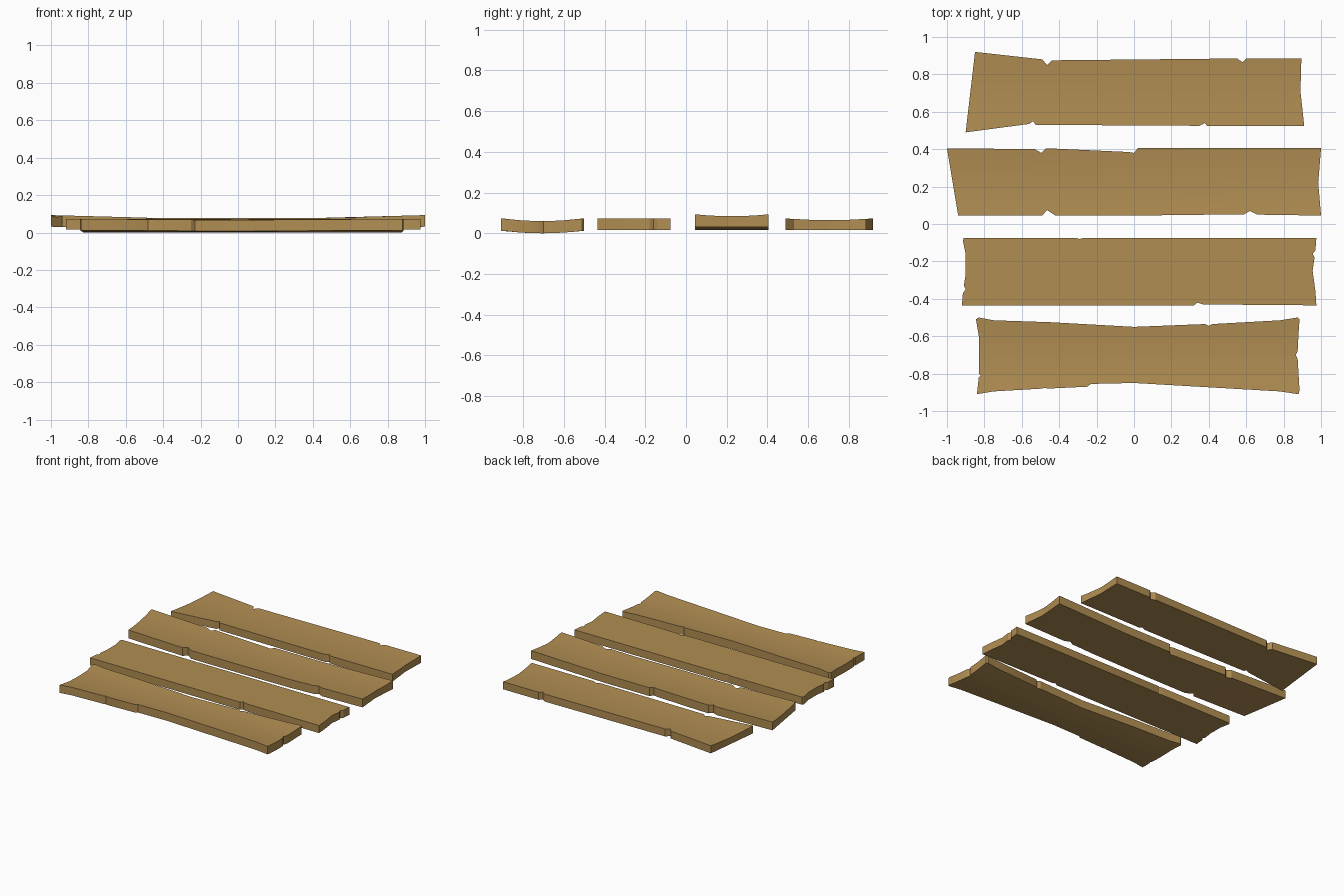
import bpy, bmesh, math

cube = bpy.data.objects.get("Cube")
if cube:
    bpy.data.objects.remove(cube, do_unlink=True)

# One plain wood colour
wood = bpy.data.materials.new("wood")
wood.use_nodes = True
wood.diffuse_color = (0.44, 0.27, 0.085, 1)
wood.node_tree.nodes["Principled BSDF"].inputs["Base Color"].default_value = wood.diffuse_color


def slice_mesh(bm, axis, position):
    """Add a straight cut across the sheet so that it can bend there."""
    normal = [0, 0, 0]
    normal[axis] = 1
    point = [0, 0, 0]
    point[axis] = position
    geom = bm.verts[:] + bm.edges[:] + bm.faces[:]
    bmesh.ops.bisect_plane(bm, geom=geom, plane_co=point, plane_no=normal, dist=1e-5)


def plank(name, outline, bottom, top, centre, top_dip=0, bottom_dip=0, end_lift=0):
    """Cut a board from its outline, thicken it, cup it across and lift its ends."""
    bm = bmesh.new()
    bm.faces.new([bm.verts.new((x, y, 0)) for x, y in outline])
    half = 0.19
    if top_dip:
        for step in (-0.6, -0.3, 0, 0.3, 0.6):
            slice_mesh(bm, 1, centre + step * half)
    if end_lift:
        for x in (-0.8, -0.6, -0.4, 0.4, 0.6, 0.8):
            slice_mesh(bm, 0, x)

    # Thicken the sheet into a board
    bmesh.ops.triangulate(bm, faces=bm.faces[:])
    lower = bm.verts[:]
    result = bmesh.ops.extrude_face_region(bm, geom=bm.faces[:], use_keep_orig=True)
    upper = [v for v in result["geom"] if isinstance(v, bmesh.types.BMVert)]

    # Warp both surfaces
    for verts, height, dip in ((lower, bottom, bottom_dip), (upper, top, top_dip)):
        for v in verts:
            across = min(abs(v.co.y - centre) / half, 1)
            along = max(abs(v.co.x) - 0.4, 0) / 0.6
            v.co.z = height - dip * (1 - across ** 2) + end_lift * along
    bmesh.ops.recalc_face_normals(bm, faces=bm.faces[:])

    mesh = bpy.data.meshes.new(name)
    bm.to_mesh(mesh)
    bm.free()
    mesh.materials.append(wood)
    board = bpy.data.objects.new(name, mesh)
    bpy.context.collection.objects.link(board)
    bpy.ops.object.select_all(action="DESELECT")
    board.select_set(True)
    bpy.context.view_layer.objects.active = board
    bpy.ops.object.shade_smooth_by_angle(angle=math.radians(25))


# Front board: waisted, with small nicks
plank("front_plank", [
    (-.84, -.91), (-.75, -.895), (-.49, -.88), (-.48, -.875), (-.46, -.88),
    (-.25, -.87), (-.23, -.855), (0, -.85), (.78, -.895), (.88, -.91),
    (.885, -.89), (.875, -.72), (.865, -.7), (.875, -.68), (.88, -.58),
    (.885, -.51), (.875, -.5), (.78, -.515), (.42, -.535), (.4, -.545),
    (.38, -.535), (0, -.55), (-.45, -.525), (-.75, -.515), (-.83, -.5),
    (-.845, -.51), (-.83, -.6), (-.83, -.8), (-.82, -.81), (-.83, -.82),
], bottom=.012, top=.072, centre=-.705, top_dip=.012, bottom_dip=.012)

# Second board: straight sides, worn ends
plank("front_middle_plank", [
    (-.92, -.435), (.32, -.435), (.34, -.42), (.37, -.43), (.975, -.435),
    (.97, -.36), (.955, -.25), (.965, -.18), (.955, -.16), (.97, -.14),
    (.975, -.075), (-.27, -.075), (-.29, -.08), (-.31, -.075), (-.91, -.075),
    (-.915, -.09), (-.9, -.16), (-.9, -.27), (-.91, -.33), (-.9, -.35), (-.915, -.37),
], bottom=.015, top=.072, centre=-.255)

# Third board: longest, with lifted ends
plank("back_middle_plank", [
    (-.94, .045), (-.49, .045), (-.465, .075), (-.42, .045), (0, .045),
    (.59, .052), (.62, .07), (.66, .05), (1, .045), (.985, .22), (1, .405),
    (.02, .405), (0, .38), (-.03, .385), (-.47, .405), (-.495, .38),
    (-.53, .4), (-1, .405),
], bottom=.015, top=.078, centre=.225, top_dip=.01, end_lift=.016)

# Back board: flared at one end
plank("back_plank", [
    (-.9, .49), (-.56, .535), (-.54, .55), (-.525, .53), (.35, .525),
    (.38, .54), (.39, .525), (.91, .525), (.89, .71), (.895, .885),
    (.6, .885), (.58, .865), (.55, .885), (-.44, .875), (-.465, .85),
    (-.49, .88), (-.85, .92),
], bottom=.015, top=.072, centre=.705, top_dip=.008)
